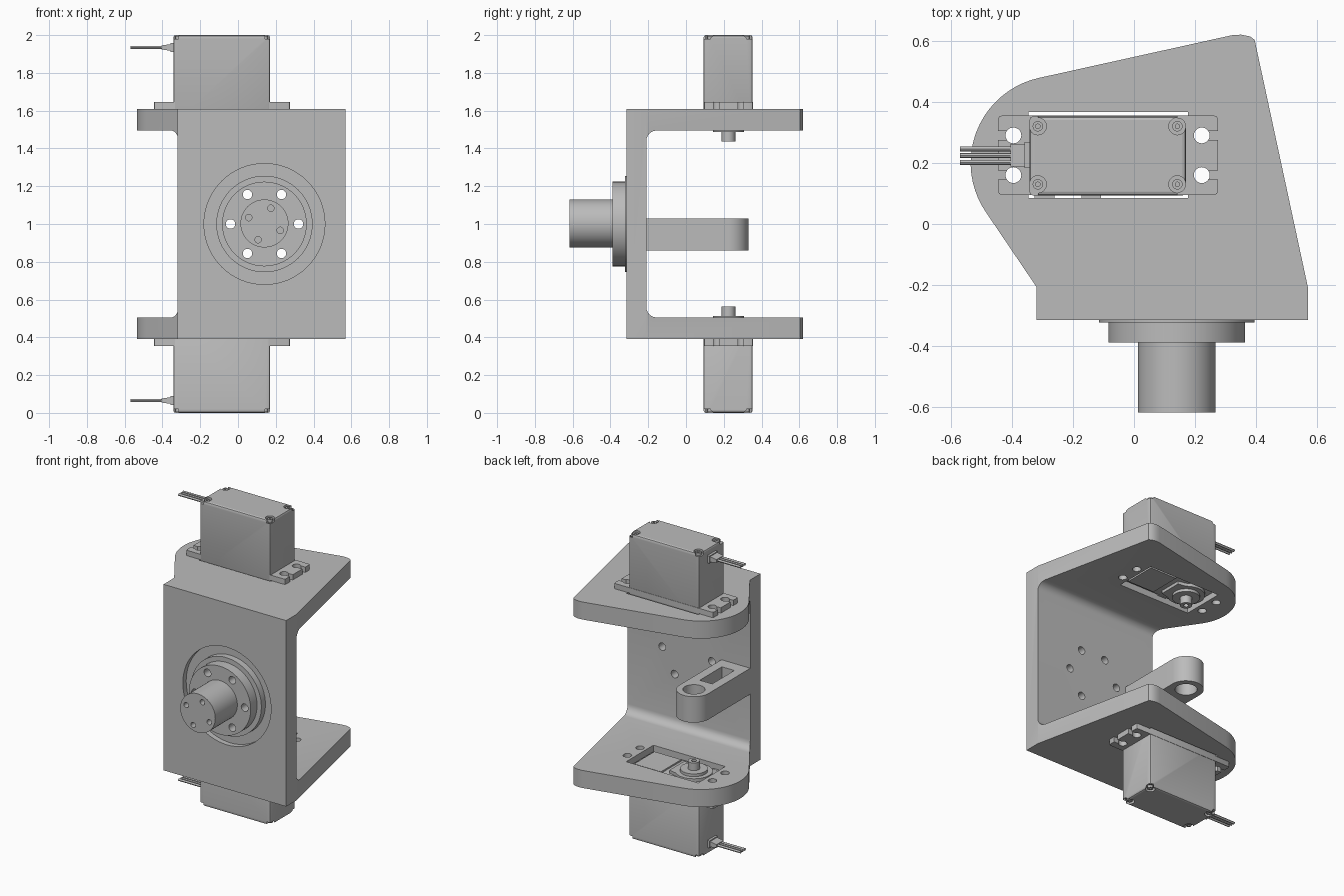
import bpy, bmesh, math
from mathutils import Matrix, Vector

cube = bpy.data.objects.get("Cube")
if cube:
    bpy.data.objects.remove(cube, do_unlink=True)

GREY = (0.5, 0.5, 0.5, 1.0)
mat = bpy.data.materials.new("machined_grey")
mat.use_nodes = True
mat.diffuse_color = GREY
mat.node_tree.nodes["Principled BSDF"].inputs["Base Color"].default_value = GREY


def finish(name, bm):
    bmesh.ops.recalc_face_normals(bm, faces=bm.faces)
    me = bpy.data.meshes.new(name)
    bm.to_mesh(me)
    bm.free()
    me.materials.append(mat)
    ob = bpy.data.objects.new(name, me)
    bpy.context.scene.collection.objects.link(ob)
    return ob


def box(name, x, y, z, bevel=0.0, pick=None, segments=2):
    bm = bmesh.new()
    size = Matrix.Diagonal((x[1] - x[0], y[1] - y[0], z[1] - z[0], 1))
    mid = Matrix.Translation((sum(x) / 2, sum(y) / 2, sum(z) / 2))
    bmesh.ops.create_cube(bm, size=1, matrix=mid @ size)
    if bevel:
        edges = [e for e in bm.edges if pick is None or pick(e)]
        bmesh.ops.bevel(bm, geom=edges, offset=bevel, segments=segments,
                        profile=0.5, affect='EDGES')
    return finish(name, bm)


def rod(name, start, end, r, r2=None, sides=32):
    a, b = Vector(start), Vector(end)
    turn = (b - a).to_track_quat('Z', 'Y').to_matrix().to_4x4()
    bm = bmesh.new()
    bmesh.ops.create_cone(bm, cap_ends=True, segments=sides, radius1=r,
                          radius2=r if r2 is None else r2, depth=(b - a).length,
                          matrix=Matrix.Translation((a + b) / 2) @ turn)
    return finish(name, bm)


def prism(name, pts, z0, z1):
    bm = bmesh.new()
    face = bm.faces.new([bm.verts.new((x, y, z0)) for x, y in pts])
    new = bmesh.ops.extrude_face_region(bm, geom=[face])["geom"]
    bmesh.ops.translate(bm, vec=(0, 0, z1 - z0),
                        verts=[v for v in new if isinstance(v, bmesh.types.BMVert)])
    return finish(name, bm)


def arc(cx, cy, r, a0, a1, n):
    steps = [math.radians(a0 + (a1 - a0) * i / n) for i in range(n + 1)]
    return [(cx + r * math.cos(t), cy + r * math.sin(t)) for t in steps]


def cut(target, cutters):
    bpy.context.view_layer.objects.active = target
    for c in cutters:
        mod = target.modifiers.new("cut", 'BOOLEAN')
        mod.operation, mod.solver, mod.object = 'DIFFERENCE', 'EXACT', c
        bpy.ops.object.modifier_apply(modifier=mod.name)
        bpy.data.objects.remove(c, do_unlink=True)


HX, HZ = 0.14, 1.0            # hub axis
SX, SY = -0.215, 0.225        # output shaft axis
FRONT, INNER = -0.315, -0.21  # wall faces
BOLTS = [(x, y) for x in (-0.395, 0.222) for y in (0.16, 0.29)]


def hub_holes(radius, r, start, count, y0, y1):
    out = []
    for i in range(count):
        t = math.radians(start + 360 * i / count)
        x, z = HX + radius * math.cos(t), HZ + radius * math.sin(t)
        out.append(rod("hole", (x, y0, z), (x, y1, z), r, sides=20))
    return out


# C-shaped bracket: plate outline through full height, hollowed with fillets
outline = [(-0.32, FRONT), (0.57, FRONT), (0.57, INNER), (0.395, 0.603),
           (0.38, 0.614), (0.35, 0.62), (0.32, 0.618)]
outline += arc(-0.25, 0.2, 0.285, 102.5, 215.5, 20) + [(-0.32, -0.205)]
bracket = prism("bracket", outline, 0.39, 1.61)
hollow = box("hollow", (-1, 1), (INNER, 1), (0.505, 1.495), 0.055,
             lambda e: all(v.co.y < 0 for v in e.verts)
             and abs(e.verts[0].co.x - e.verts[1].co.x) > 1, 6)
cut(bracket, [hollow,
              box("servo_opening", (-0.345, 0.177), (0.085, 0.367), (0.2, 1.8)),
              rod("hub_recess", (HX, -0.5, HZ), (HX, -0.28, HZ), 0.32, sides=64)])
cut(bracket, hub_holes(0.18, 0.025, 0, 6, -0.5, -0.1))
cut(bracket, [rod("bolt_hole", (x, y, 0.2), (x, y, 1.8), 0.026, sides=20)
              for x, y in BOLTS])

# Support arm with pivot hole and slot
arm_pts = [(SX + 0.105, -0.23)] + arc(SX, SY, 0.105, 0, 180, 24) + [(SX - 0.105, -0.23)]
arm = prism("pivot_arm", arm_pts, 0.86, 1.03)
cut(arm, [rod("pivot_hole", (SX, SY, 0.7), (SX, SY, 1.2), 0.066),
          box("slot", (SX - 0.045, SX + 0.045), (-0.13, 0.1), (0.7, 1.2))])

# Front hub: backing disc, flange and spindle
backing = rod("hub_backing_disc", (HX, -0.28, HZ), (HX, -0.322, HZ), 0.255, sides=64)
flange = rod("hub_flange", (HX, -0.322, HZ), (HX, -0.388, HZ), 0.224, sides=64)
for part in (backing, flange):
    cut(part, hub_holes(0.18, 0.025, 0, 6, -0.5, -0.1))
spindle = rod("hub_spindle", (HX, -0.388, HZ + 0.003), (HX, -0.617, HZ + 0.003), 0.127, sides=64)
cut(spindle, hub_holes(0.09, 0.017, 68, 4, -0.7, -0.53))

# Upper servo motor
servo = []
case = box("servo_case", (-0.342, 0.17), (0.093, 0.353), (1.525, 2.0), 0.012)
screws = [(x, y) for x in (-0.315, 0.142) for y in (0.13, 0.32)]
for x, y in screws:
    dx, dy = math.copysign(0.08, x), math.copysign(0.08, y - SY)
    cut(case, [rod("screw_recess", (x, y, 1.978), (x, y, 2.1), 0.028),
               box("corner_notch", sorted((x, x + dx)), sorted((y, y + dy)), (1.98, 2.1))])
    screw = rod("servo_screw", (x, y, 1.97), (x, y, 1.995), 0.017, sides=20)
    cut(screw, [rod("socket", (x, y, 1.985), (x, y, 2.1), 0.008, sides=6)])
    servo.append(screw)
servo.append(case)

ears = box("servo_mounting_ears", (-0.445, 0.275), (0.095, 0.355), (1.61, 1.645),
           0.012, lambda e: abs(e.verts[0].co.z - e.verts[1].co.z) > 0.01)
for x, y in BOLTS:
    end = -0.6 if x < 0 else 0.4
    cut(ears, [rod("bolt_hole", (x, y, 1.5), (x, y, 1.8), 0.026, sides=20),
               box("ear_slot", sorted((x, end)), (y - 0.015, y + 0.015), (1.5, 1.8))])
servo.append(ears)

# Gear cover, output shaft and locating tabs on the inner end
cover_pts = arc(SX, SY, 0.112, 50, 310, 24) + [(-0.09, 0.15), (-0.09, 0.3)]
servo.append(prism("servo_gear_cover", cover_pts, 1.505, 1.53))
servo.append(box("servo_end_panel", (-0.05, 0.145), (0.12, 0.33), (1.515, 1.53)))
servo.append(rod("servo_shaft_collar", (SX, SY, 1.51), (SX, SY, 1.487), 0.082))
shaft = rod("servo_output_shaft", (SX, SY, 1.49), (SX, SY, 1.437), 0.036, sides=24)
cut(shaft, [rod("shaft_bore", (SX, SY, 1.4), (SX, SY, 1.47), 0.016, sides=20)])
servo.append(shaft)
for x in (-0.325, -0.172):
    servo.append(box("servo_tab", (x, x + 0.064), (0.085, 0.1), (1.53, 1.6)))

# Cable boot and three wires
servo.append(box("cable_collar", (-0.358, -0.34), (0.183, 0.268), (1.91, 1.958)))
boot = box("cable_boot", (-0.405, -0.357), (0.188, 0.262), (1.917, 1.952))
for v in boot.data.vertices:
    if v.co.x < -0.4:
        v.co.z = 1.935 + (v.co.z - 1.935) * 0.6
servo.append(boot)
for i in range(3):
    y = 0.202 + 0.022 * i
    servo.append(rod("wire", (-0.57, y, 1.935), (-0.4, y, 1.935), 0.008, sides=12))

# Lower servo: mirror copy of the upper one
flip = Matrix.Translation((0, 0, 2)) @ Matrix.Diagonal((1, 1, -1, 1))
for ob in servo:
    twin = ob.copy()
    twin.data = ob.data.copy()
    twin.data.transform(flip)
    twin.data.flip_normals()
    twin.name = "lower_" + ob.name
    ob.name = "upper_" + ob.name
    bpy.context.scene.collection.objects.link(twin)
    servo = servo + [twin]

# Smooth round surfaces, keep edges sharp
bpy.ops.object.select_all(action='DESELECT')
for ob in [bracket, arm, backing, flange, spindle] + servo:
    ob.select_set(True)
bpy.context.view_layer.objects.active = bracket
bpy.ops.object.shade_smooth_by_angle(angle=math.radians(30))
